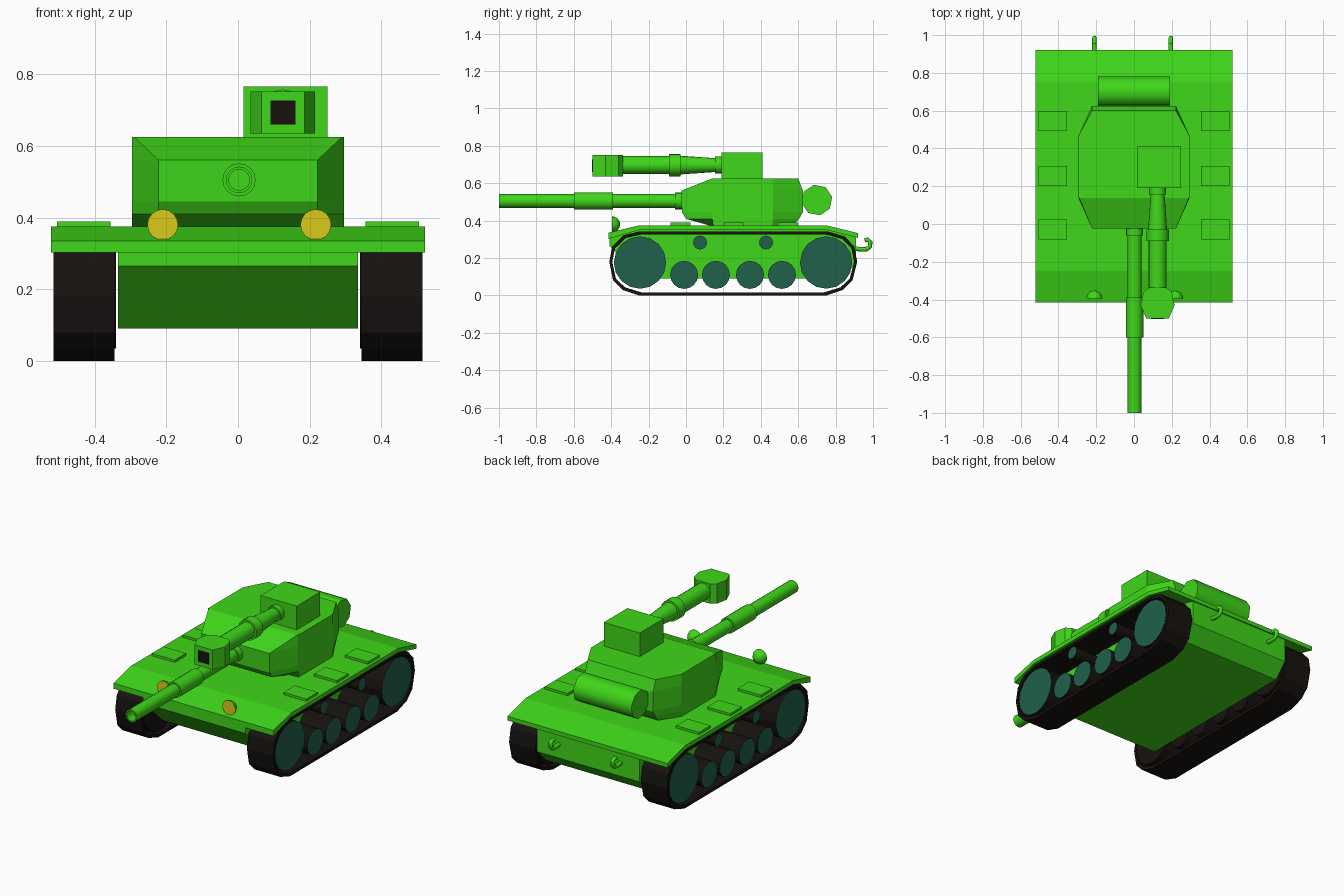
import bpy, bmesh, math

if "Cube" in bpy.data.objects:
    bpy.data.objects.remove(bpy.data.objects["Cube"])


def material(name, col):
    m = bpy.data.materials.new(name)
    m.diffuse_color = (*col, 1)
    m.use_nodes = True
    m.node_tree.nodes["Principled BSDF"].inputs["Base Color"].default_value = m.diffuse_color
    return m


GREEN = material("green_paint", (0.05, 0.68, 0.01))
BLACK = material("black_rubber", (0.008, 0.006, 0.005))
TEAL = material("teal_wheel", (0.015, 0.12, 0.07))
YELLOW = material("yellow_lamp", (0.7, 0.6, 0.01))


def finish(name, bm, mats, smooth=False):
    bmesh.ops.recalc_face_normals(bm, faces=bm.faces)
    me = bpy.data.meshes.new(name)
    bm.to_mesh(me)
    bm.free()
    for m in mats:
        me.materials.append(m)
    ob = bpy.data.objects.new(name, me)
    bpy.context.collection.objects.link(ob)
    if smooth:
        bpy.ops.object.select_all(action='DESELECT')
        ob.select_set(True)
        bpy.context.view_layer.objects.active = ob
        bpy.ops.object.shade_smooth_by_angle(angle=math.radians(50))
    return ob


def loft(name, rings, mats=(GREEN,), caps=True, closed=False, smooth=False, end_mat=0):
    """Skin a list of equal-length point rings."""
    bm = bmesh.new()
    vs = [[bm.verts.new(p) for p in r] for r in rings]
    n = len(vs[0])
    pairs = list(zip(vs, vs[1:])) + ([(vs[-1], vs[0])] if closed else [])
    for a, b in pairs:
        for i in range(n):
            j = (i + 1) % n
            bm.faces.new((a[i], a[j], b[j], b[i]))
    if caps and not closed:
        bm.faces.new(vs[0])
        bm.faces.new(vs[-1]).material_index = end_mat
    return finish(name, bm, mats, smooth)


def prism_x(name, profile, x0, x1, **kw):
    return loft(name, [[(x, y, z) for y, z in profile] for x in (x0, x1)], **kw)


def box(name, x0, x1, y0, y1, z0, z1, mat=GREEN):
    return prism_x(name, [(y0, z0), (y1, z0), (y1, z1), (y0, z1)], x0, x1, mats=(mat,))


def circle(y, z, r, n, turn=0.0):
    return [(y + r * math.cos(turn + 2 * math.pi * i / n),
             z + r * math.sin(turn + 2 * math.pi * i / n)) for i in range(n)]


def lathe_y(name, x, z, steps, n=16, mats=(GREEN,), **kw):
    """Turned part along y from (y, radius) steps."""
    return loft(name, [[(a, y, b) for a, b in circle(x, z, r, n)] for y, r in steps],
                mats=mats, smooth=True, **kw)


# hull body between the tracks
prism_x("hull", [(-.41, .265), (-.22, .09), (.83, .09), (.91, .17), (.91, .335),
                 (.75, .37), (-.25, .37), (-.41, .325)], -.335, .335)
# deck plate with sloping ends
prism_x("deck", [(-.415, .335), (-.25, .375), (.75, .375), (.92, .333),
                 (.92, .308), (.75, .35), (-.25, .35), (-.415, .302)], -.522, .522)

# tracks, wheels and deck plates on both sides
outer = [(-.41, .18), (-.395, .26), (-.335, .322), (-.25, .342), (.76, .342), (.85, .315),
         (.9, .26), (.915, .18), (.89, .08), (.84, .03), (.75, 0), (-.25, 0), (-.34, .03), (-.39, .08)]
inner = [(.2525 + (y - .2525) * .976, .171 + (z - .171) * .905) for y, z in outer]
wheels = [(-.246, .176, .14), (.749, .176, .14), (.075, .283, .037), (.428, .283, .037)]
wheels += [(y, .11, .075) for y in (-.01, .16, .342, .513)]
for s, side in ((-1, "left"), (1, "right")):
    xa, xb = s * .345, s * .515
    loft(side + "_track", [[(x, y, z) for y, z in ring] for x, ring in
                           ((xa, outer), (xb, outer), (xb, inner), (xa, inner))],
         mats=(BLACK,), closed=True)
    for y, z, r in wheels:
        prism_x(side + "_wheel", circle(y, z, r, 16), s * .34, s * .512,
                mats=(BLACK, TEAL), end_mat=1)
    for y in (-.03, .255, .545):
        box(side + "_deck_plate", s * .355, s * .505, y - .053, y + .053, .37, .389)


# turret: stacked outlines with a faceted nose and tail
def outline(z, front, f_side, r_side, rear, nose=.222):
    half = [(nose, front), (.295, f_side), (.295, r_side), (.222, rear)]
    return [(x, y, z) for x, y in half] + [(-x, y, z) for x, y in reversed(half)]


loft("turret", [outline(.37, .14, .145, .46, .57), outline(.41, -.0, .14, .465, .605),
                outline(.445, -.022, .14, .465, .625), outline(.56, -.025, .14, .465, .625),
                outline(.625, .138, .14, .465, .6, .29)])
box("cupola", .015, .25, .19, .41, .615, .765)
# stowage roll behind the turret
prism_x("rear_roll", circle(.7, .51, .083, 8, .2), -.19, .19, smooth=True)

# main gun with sleeve, collar and bore
lathe_y("main_gun", .003, .505, [(.05, .045), (-.06, .045), (-.06, .037), (-.39, .037),
                                 (-.39, .046), (-.6, .046), (-.6, .037), (-1, .037),
                                 (-1, .029), (-.94, .029)])
# upper gun with tapered breech
lathe_y("upper_gun", .125, .697, [(.2, .045), (.155, .045), (.155, .037), (-.03, .05), (-.03, .06),
                                  (-.09, .06), (-.09, .048), (-.4, .048)])
# faceted muzzle block with dark opening
half = [(.06, -.5), (.09, -.43), (.075, -.36), (.045, -.337)]
block = [(.125 + x, y) for x, y in half] + [(.125 - x, y) for x, y in reversed(half)]
loft("muzzle_block", [[(x, y, z) for x, y in block] for z in (.635, .752)])
box("muzzle_opening", .09, .16, -.502, -.48, .66, .727, BLACK)

# headlights: yellow lens with dome behind
for x in (-.21, .217):
    lathe_y("headlight", x, .38,
            [(-.395 + .043 * math.sin(a), .043 * math.cos(a)) for a in (1.5, 1.15, .75, .35, 0)],
            mats=(GREEN, YELLOW), end_mat=1)

# tow hooks at the rear
for x in (-.21, .195):
    path = [(.90, .25), (.945, .246), (.965, .247), (.984, .262), (.986, .285), (.97, .298), (.955, .295)]
    rings = []
    for i, (y, z) in enumerate(path):
        a, b = path[max(i - 1, 0)], path[min(i + 1, len(path) - 1)]
        t = math.atan2(b[1] - a[1], b[0] - a[0])
        rings.append([(x + u, y - v * math.sin(t), z + v * math.cos(t)) for u, v in circle(0, 0, .012, 8)])
    loft("tow_hook", rings, smooth=True)
